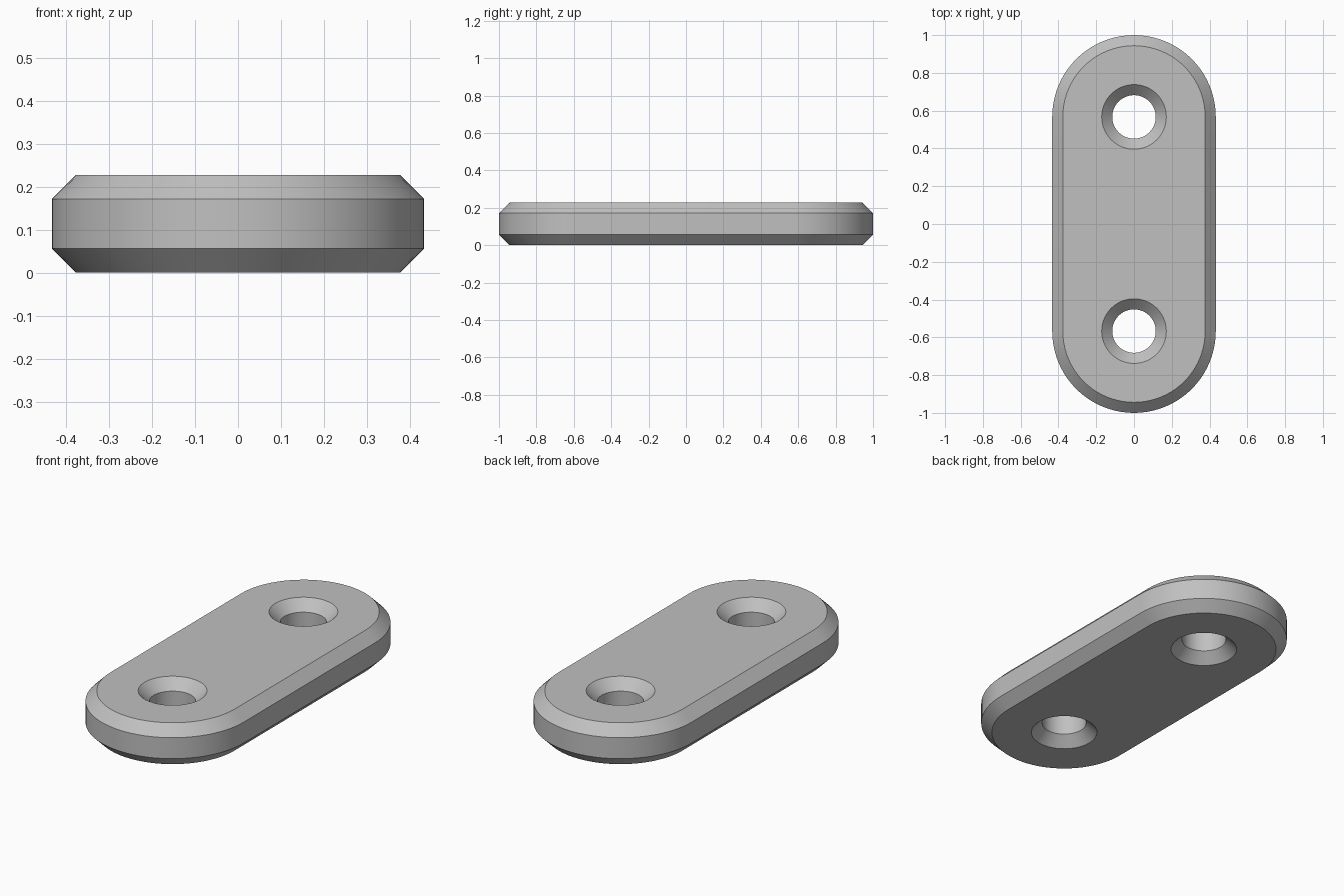
import bpy
import bmesh
from math import pi, sin, cos, radians

cube = bpy.data.objects.get("Cube")
if cube:
    bpy.data.objects.remove(cube, do_unlink=True)

HEIGHT = 0.227
CHAMFER = 0.056
END_RADIUS = 0.433
HOLE_RADIUS = 0.115
CENTRE = 0.567      # distance of each hole from the middle
STEPS = 40          # segments per half circle


def stadium(radius):
    """Outline with two round ends and straight sides."""
    points = []
    for side in (1, -1):
        for i in range(STEPS + 1):
            a = pi * i / STEPS
            points.append((side * radius * cos(a), side * (CENTRE + radius * sin(a))))
    return points


def circle(radius, y):
    count = 2 * STEPS
    return [(radius * cos(2 * pi * i / count), y + radius * sin(2 * pi * i / count))
            for i in range(count)]


def loft(bm, outlines):
    """Wall through four stacked outlines; returns its bottom and top edges."""
    levels = (0, CHAMFER, HEIGHT - CHAMFER, HEIGHT)
    rings = [[bm.verts.new((x, y, z)) for x, y in outline]
             for outline, z in zip(outlines, levels)]
    n = len(rings[0])
    for low, high in zip(rings, rings[1:]):
        for i in range(n):
            j = (i + 1) % n
            bm.faces.new((low[i], low[j], high[j], high[i]))
    return [[bm.edges.get((r[i], r[(i + 1) % n])) for i in range(n)]
            for r in (rings[0], rings[-1])]


bm = bmesh.new()

# Chamfered outer wall
inner, outer = stadium(END_RADIUS - CHAMFER), stadium(END_RADIUS)
bottom, top = loft(bm, (inner, outer, outer, inner))

# Countersunk holes, open on both sides
for y in (-CENTRE, CENTRE):
    wide, narrow = circle(HOLE_RADIUS + CHAMFER, y), circle(HOLE_RADIUS, y)
    low, high = loft(bm, (wide, narrow, narrow, wide))
    bottom += low
    top += high

# Flat top and bottom around the holes
for edges, z in ((bottom, -1), (top, 1)):
    bmesh.ops.triangle_fill(bm, edges=edges, use_beauty=True, normal=(0, 0, z))
bmesh.ops.recalc_face_normals(bm, faces=bm.faces)

mesh = bpy.data.meshes.new("link_plate")
bm.to_mesh(mesh)
bm.free()
plate = bpy.data.objects.new("link_plate", mesh)
bpy.context.collection.objects.link(plate)

# Plain grey
grey = bpy.data.materials.new("light_grey")
grey.use_nodes = True
colour = (0.53, 0.53, 0.53, 1)
grey.diffuse_color = colour
grey.node_tree.nodes["Principled BSDF"].inputs["Base Color"].default_value = colour
mesh.materials.append(grey)

# Smooth curves with sharp chamfer edges
bpy.ops.object.select_all(action="DESELECT")
plate.select_set(True)
bpy.context.view_layer.objects.active = plate
bpy.ops.object.shade_smooth_by_angle(angle=radians(30))
